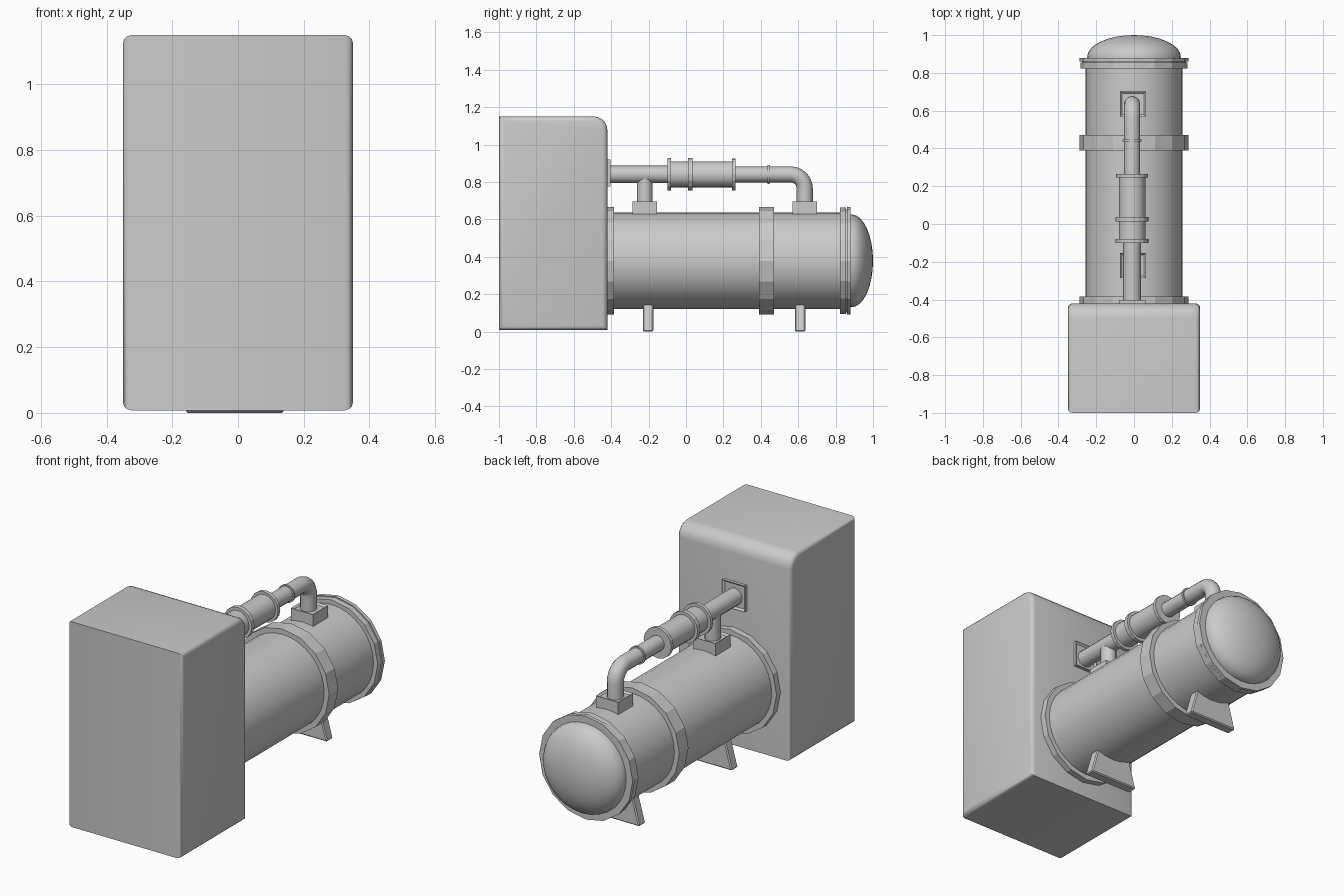
import bpy, bmesh, math
from mathutils import Vector

if "Cube" in bpy.data.objects:
    bpy.data.objects.remove(bpy.data.objects["Cube"])

TANK_Z, PIPE_X, PIPE_Z = 0.378, -0.01, 0.84


def finish(bm, name, smooth=None):
    bmesh.ops.recalc_face_normals(bm, faces=bm.faces[:])
    me = bpy.data.meshes.new(name)
    bm.to_mesh(me)
    bm.free()
    ob = bpy.data.objects.new(name, me)
    bpy.context.collection.objects.link(ob)
    if smooth:
        bpy.ops.object.select_all(action='DESELECT')
        ob.select_set(True)
        bpy.context.view_layer.objects.active = ob
        bpy.ops.object.shade_smooth_by_angle(angle=math.radians(smooth))
    return ob


def lathe(name, profile, x, z, sides, smooth=None):
    """Revolve (radius, y) points round an axis parallel to y; radius 0 closes to a tip."""
    bm = bmesh.new()
    rings = []
    for r, y in profile:
        if r == 0:
            rings.append([bm.verts.new((x, y, z))] * sides)
        else:
            rings.append([bm.verts.new((x + r * math.sin(2 * math.pi * i / sides), y,
                                        z + r * math.cos(2 * math.pi * i / sides)))
                          for i in range(sides)])
    for a, b in zip(rings, rings[1:]):
        for i in range(sides):
            j = (i + 1) % sides
            bm.faces.new(list(dict.fromkeys((a[i], a[j], b[j], b[i]))))
    for ring in (rings[0], rings[-1]):
        if ring[0] != ring[1]:
            bm.faces.new(ring)
    return finish(bm, name, smooth)


def box_bm(x0, x1, y0, y1, z0, z1):
    bm = bmesh.new()
    bmesh.ops.create_cube(bm, size=1)
    for v in bm.verts:
        v.co = Vector(((x0 + x1) / 2 + v.co.x * (x1 - x0),
                       (y0 + y1) / 2 + v.co.y * (y1 - y0),
                       (z0 + z1) / 2 + v.co.z * (z1 - z0)))
    return bm


def framed_box(name, dims, axis):
    """Box with a shallow recessed panel on its + side along axis."""
    bm = box_bm(*dims)
    bm.normal_update()
    face = max(bm.faces, key=lambda f: f.normal[axis])
    bmesh.ops.inset_individual(bm, faces=[face], thickness=0.014, depth=-0.01)
    return finish(bm, name)


def tube(name, points, radius):
    cu = bpy.data.curves.new(name, 'CURVE')
    cu.dimensions = '3D'
    cu.bevel_depth = radius
    cu.bevel_resolution = 4
    cu.use_fill_caps = True
    sp = cu.splines.new('POLY')
    sp.points.add(len(points) - 1)
    for p, (y, z) in zip(sp.points, points):
        p.co = (PIPE_X, y, z, 1)
    ob = bpy.data.objects.new(name, cu)
    bpy.context.collection.objects.link(ob)
    bpy.ops.object.select_all(action='DESELECT')
    ob.select_set(True)
    bpy.context.view_layer.objects.active = ob
    bpy.ops.object.convert(target='MESH')
    bpy.ops.object.shade_smooth_by_angle(angle=math.radians(40))


# Cabinet: large round on the top back edge, small rounds on the sides
bm = box_bm(-0.35, 0.35, -1.0, -0.42, 0.008, 1.15)
edge = [e for e in bm.edges if all(v.co.y > -0.5 and v.co.z > 1 for v in e.verts)]
bmesh.ops.bevel(bm, geom=edge, offset=0.075, segments=5, profile=0.5, affect='EDGES')
bm.normal_update()
side = [e for e in bm.edges if len(e.link_faces) == 2
        and any(abs(f.normal.x) > 0.9 for f in e.link_faces)
        and any(abs(f.normal.x) < 0.1 for f in e.link_faces)]
bmesh.ops.bevel(bm, geom=side, offset=0.025, segments=3, profile=0.5, affect='EDGES')
finish(bm, "cabinet", 35)

# Tank shell and domed end
lathe("tank_shell", [(0.258, -0.43), (0.258, 0.85)], 0, TANK_Z, 32, 35)
dome = [(0.248, 0.86)] + [(0.248 * math.cos(a), 0.885 + 0.115 * math.sin(a))
                          for a in (math.pi / 2 * i / 8 for i in range(8))] + [(0, 1.0)]
lathe("tank_dome", dome, 0, TANK_Z, 32, 35)

# Faceted flanges and strap
for name, y0, y1, r in (("cabinet_flange", -0.425, -0.385, 0.288),
                        ("tank_strap", 0.39, 0.47, 0.288),
                        ("end_flange_inner", 0.823, 0.856, 0.284),
                        ("end_flange_outer", 0.86, 0.88, 0.288)):
    lathe(name, [(r, y0), (r, y1)], 0, TANK_Z, 16)
lathe("end_gasket", [(0.275, 0.85), (0.275, 0.865)], 0, TANK_Z, 16)

# Overhead pipe with elbow
arc = [(0.56 + 0.075 * math.sin(a), PIPE_Z - 0.075 + 0.075 * math.cos(a))
       for a in (math.pi / 2 * i / 6 for i in range(7))]
tube("elbow_pipe", [(0.22, PIPE_Z)] + arc + [(0.635, 0.66)], 0.043)
tube("cabinet_pipe", [(-0.43, PIPE_Z), (-0.07, PIPE_Z)], 0.047)
tube("branch_pipe", [(-0.22, 0.66), (-0.22, PIPE_Z)], 0.042)

# Valve body and its collars
lathe("valve_body", [(0.07, -0.09), (0.07, 0.255)], PIPE_X, PIPE_Z, 20, 35)
for i, (y0, y1, r) in enumerate(((-0.1, -0.08, 0.087), (0.012, 0.036, 0.087),
                                 (0.245, 0.265, 0.085), (0.437, 0.447, 0.05))):
    lathe(f"pipe_collar_{i}", [(r, y0), (r, y1)], PIPE_X, PIPE_Z, 16)

# Wall plate and tank mounts
framed_box("wall_plate", (-0.08, 0.06, -0.43, -0.403, 0.775, 0.92), 1)
for i, y in enumerate((-0.22, 0.635)):
    framed_box(f"pipe_mount_{i}", (-0.073, 0.063, y - 0.066, y + 0.066, 0.6, 0.694), 2)

# Flared feet
for i, y in enumerate((-0.203, 0.61)):
    bm = box_bm(-0.15, 0.15, y - 0.028, y + 0.028, 0.0, 0.2)
    for v in bm.verts:
        if v.co.z > 0.1:
            v.co.x *= 0.63
        v.co.x += PIPE_X
    bmesh.ops.bevel(bm, geom=bm.edges[:], offset=0.006, segments=1, affect='EDGES')
    finish(bm, f"tank_foot_{i}")
